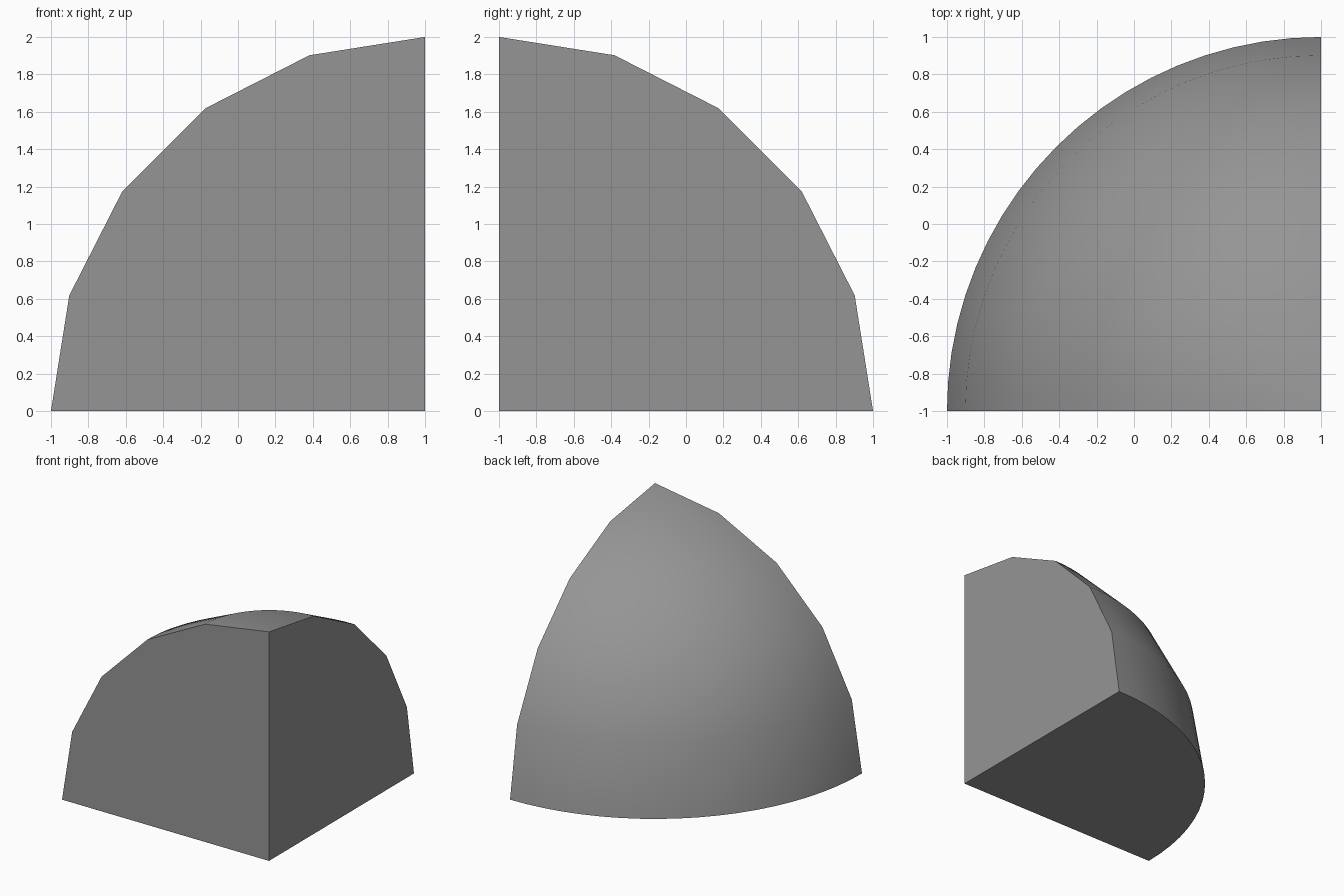
import bpy, bmesh, math
from mathutils import Vector

if "Cube" in bpy.data.objects:
    bpy.data.objects.remove(bpy.data.objects["Cube"])

# Full sphere of radius 2: 18 degree rings, fine around the vertical axis
bm = bmesh.new()
bmesh.ops.create_uvsphere(bm, u_segments=80, v_segments=10, radius=2)

# Cut down to one octant, capping each cut with a flat face
for keep in (Vector((0, 0, 1)), Vector((-1, 0, 0)), Vector((0, 1, 0))):
    bmesh.ops.bisect_plane(
        bm, geom=bm.verts[:] + bm.edges[:] + bm.faces[:], dist=1e-4,
        plane_co=(0, 0, 0), plane_no=keep, clear_inner=True)
    rim = [e for e in bm.edges if e.is_boundary]
    bmesh.ops.holes_fill(bm, edges=rim, sides=0)

bmesh.ops.translate(bm, vec=(1, -1, 0), verts=bm.verts)
bmesh.ops.recalc_face_normals(bm, faces=bm.faces)
mesh = bpy.data.meshes.new("sphere_octant")
bm.to_mesh(mesh)
bm.free()

# Dark grey surface
grey = bpy.data.materials.new("dark_grey")
grey.diffuse_color = (0.3, 0.3, 0.3, 1)
grey.use_nodes = True
grey.node_tree.nodes["Principled BSDF"].inputs["Base Color"].default_value = grey.diffuse_color
mesh.materials.append(grey)

# Smooth round surface with sharp edges at the flat sides
octant = bpy.data.objects.new("sphere_octant", mesh)
bpy.context.collection.objects.link(octant)
bpy.context.view_layer.objects.active = octant
octant.select_set(True)
bpy.ops.object.shade_smooth_by_angle(angle=math.radians(30))
